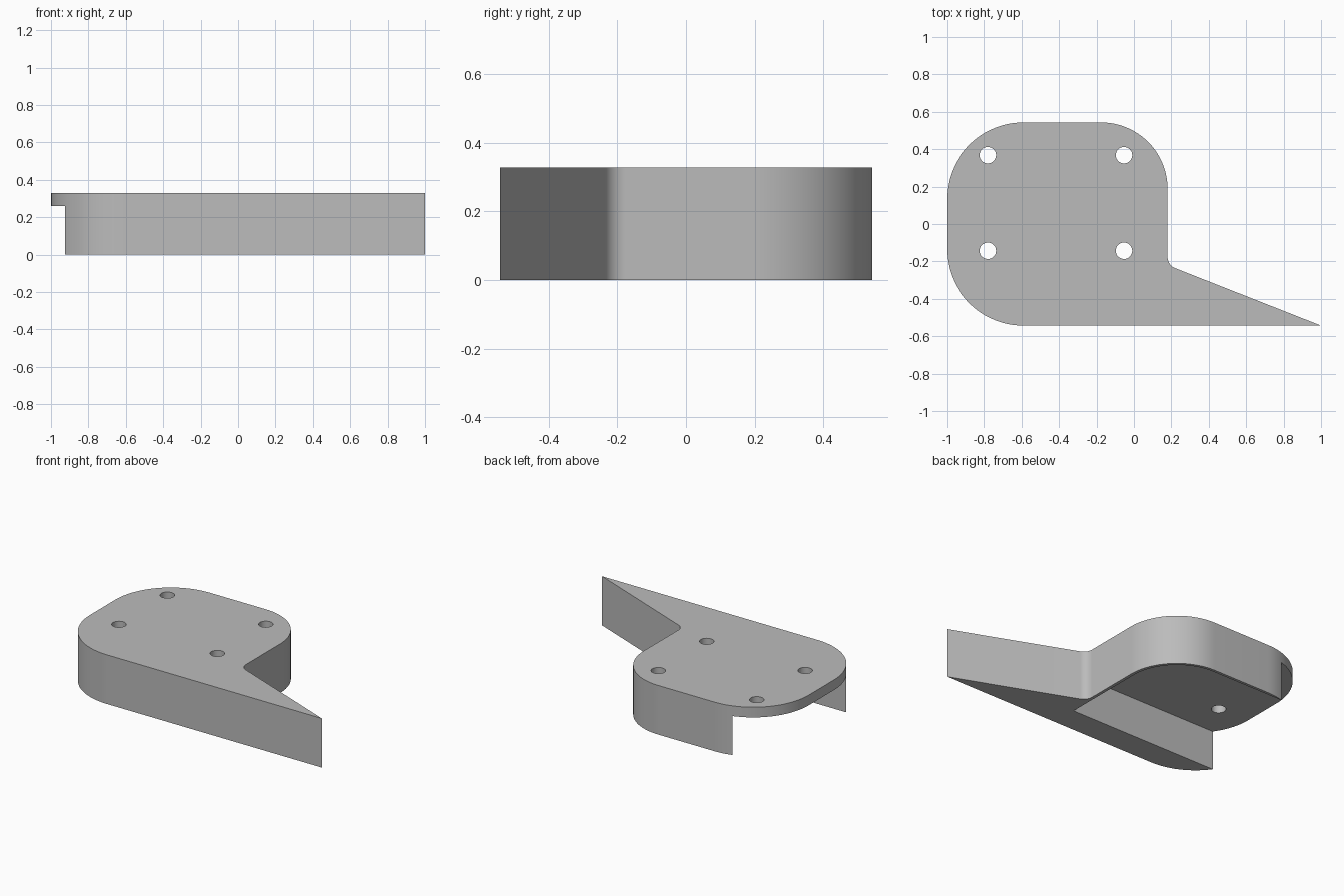
import bpy, bmesh, math
from mathutils import Vector

if "Cube" in bpy.data.objects:
    bpy.data.objects.remove(bpy.data.objects["Cube"], do_unlink=True)

gray = bpy.data.materials.new("plain gray")
gray.use_nodes = True
gray.diffuse_color = (0.5, 0.5, 0.5, 1)
gray.node_tree.nodes["Principled BSDF"].inputs["Base Color"].default_value = (0.5, 0.5, 0.5, 1)


def fillet(corners, steps=24):
    """Round each (x, y, radius) corner of a closed outline with a tangent arc."""
    points = []
    for i, (x, y, radius) in enumerate(corners):
        corner = Vector((x, y))
        if radius == 0:
            points.append(corner)
            continue
        a = (Vector(corners[i - 1][:2]) - corner).normalized()
        b = (Vector(corners[(i + 1) % len(corners)][:2]) - corner).normalized()
        half = a.angle(b) / 2
        center = corner + (a + b).normalized() * radius / math.sin(half)
        reach = radius / math.tan(half)
        start, end = corner + a * reach - center, corner + b * reach - center
        turn = math.atan2(start.x * end.y - start.y * end.x, start.dot(end))
        first = math.atan2(start.y, start.x)
        for k in range(steps + 1):
            t = first + turn * k / steps
            points.append(center + radius * Vector((math.cos(t), math.sin(t))))
    return points


def prism(name, outline, bottom, top):
    """Extrude a closed outline upward into a solid."""
    bm = bmesh.new()
    face = bm.faces.new([bm.verts.new((p.x, p.y, bottom)) for p in outline])
    result = bmesh.ops.extrude_face_region(bm, geom=[face])
    moved = [v for v in result["geom"] if isinstance(v, bmesh.types.BMVert)]
    bmesh.ops.translate(bm, verts=moved, vec=(0, 0, top - bottom))
    bmesh.ops.recalc_face_normals(bm, faces=bm.faces)
    mesh = bpy.data.meshes.new(name)
    bm.to_mesh(mesh)
    bm.free()
    mesh.materials.append(gray)
    obj = bpy.data.objects.new(name, mesh)
    bpy.context.collection.objects.link(obj)
    return obj


def cut(target, cutter):
    cutter.hide_render = True
    mod = target.modifiers.new("cut", "BOOLEAN")
    mod.operation = "DIFFERENCE"
    mod.solver = "EXACT"
    mod.object = cutter
    bpy.context.view_layer.objects.active = target
    bpy.ops.object.modifier_apply(modifier=mod.name)
    bpy.data.objects.remove(cutter, do_unlink=True)


# Rounded body with a pointed arm
HALF, HEIGHT, PLATE = 0.543, 0.328, 0.26
body = prism("bracket_body", fillet([
    (-1, -HALF, 0.41), (1, -HALF, 0), (0.18, -0.22, 0.065),
    (0.18, HALF, 0.355), (-1, HALF, 0.41)]), 0, HEIGHT)

# Pocket below the top plate, open on one side
cut(body, prism("pocket_cutter", fillet([
    (-1.2, -0.37, 0), (0.16, -0.37, 0),
    (0.16, 0.525, 0.335), (-1.2, 0.525, 0)]), -0.1, PLATE))

# Four screw holes through the plate
for x in (-0.78, -0.053):
    for y in (-0.143, 0.368):
        ring = [Vector((x + 0.044 * math.cos(k * math.tau / 32),
                        y + 0.044 * math.sin(k * math.tau / 32))) for k in range(32)]
        cut(body, prism("hole_cutter", ring, 0.1, 0.5))

bpy.ops.object.select_all(action="DESELECT")
body.select_set(True)
bpy.context.view_layer.objects.active = body
bpy.ops.object.shade_smooth_by_angle(angle=math.radians(30))
